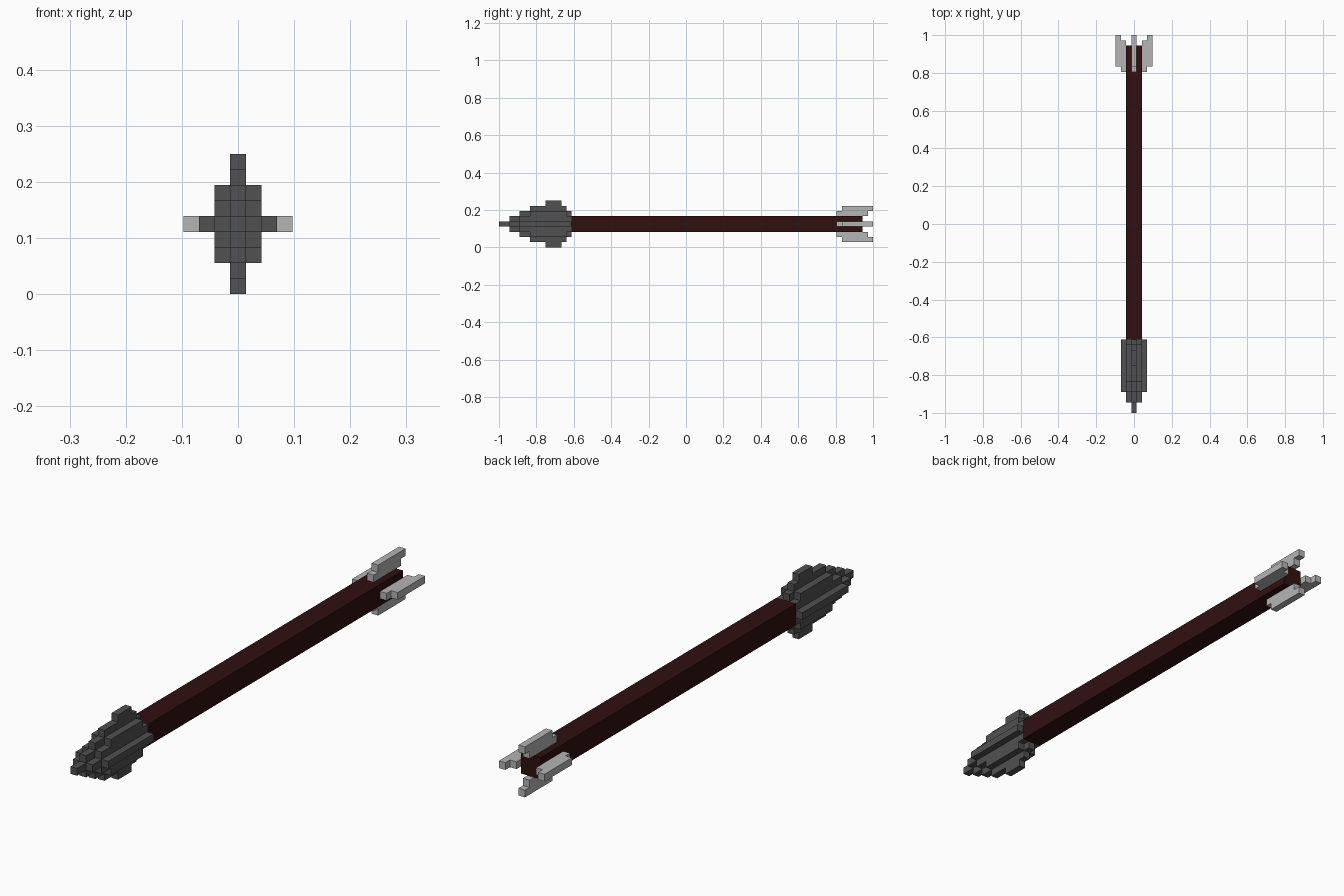
import bpy, bmesh
from mathutils import Vector

U = 2 / 72            # edge of one block
CZ = 4.5 * U          # height of the arrow's axis

if "Cube" in bpy.data.objects:
    bpy.data.objects.remove(bpy.data.objects["Cube"], do_unlink=True)


def material(name, rgb):
    m = bpy.data.materials.new(name)
    m.use_nodes = True
    m.diffuse_color = (*rgb, 1)
    bsdf = next(n for n in m.node_tree.nodes if n.type == 'BSDF_PRINCIPLED')
    bsdf.inputs["Base Color"].default_value = (*rgb, 1)
    return m


WOOD = material("dark red wood", (0.030, 0.005, 0.005))
STONE = material("dark grey stone", (0.082, 0.082, 0.082))
FEATHER = material("light grey feather", (0.46, 0.46, 0.46))


def bar(x, z, y0, y1):
    """Blocks in one column running along the shaft."""
    return {(x, y, z) for y in range(y0, y1)}


def block_object(name, cells, mat):
    """Closed shell around a set of blocks, with flat areas merged."""
    bm = bmesh.new()
    for c in cells:
        for axis in range(3):
            for side in (-1, 1):
                n = [0, 0, 0]
                n[axis] = side
                if tuple(a + b for a, b in zip(c, n)) in cells:
                    continue
                # x and z cells are centred on the axis, y cells start at y
                mid = Vector((c[0], c[1] + 0.5, c[2])) + Vector(n) * 0.5
                e1, e2 = Vector(), Vector()
                e1[(axis + 1) % 3] = 0.5
                e2[(axis + 2) % 3] = 0.5 * side
                pts = (mid - e1 - e2, mid + e1 - e2, mid + e1 + e2, mid - e1 + e2)
                bm.faces.new([bm.verts.new(p * U + Vector((0, 0, CZ))) for p in pts])
    bmesh.ops.remove_doubles(bm, verts=bm.verts, dist=U * 0.01)
    bmesh.ops.dissolve_limit(bm, angle_limit=0.01, verts=bm.verts, edges=bm.edges)
    me = bpy.data.meshes.new(name)
    bm.to_mesh(me)
    bm.free()
    me.materials.append(mat)
    ob = bpy.data.objects.new(name, me)
    bpy.context.collection.objects.link(ob)
    return ob


# Shaft: three by three blocks
shaft = set()
for x in (-1, 0, 1):
    for z in (-1, 0, 1):
        shaft |= bar(x, z, -22, 34)
block_object("shaft", shaft, WOOD)

# Head: each column starts further back the further it lies from the axis
head = set()
tail_end = {(0, 4): -24, (0, 3): -23, (1, 2): -23}
for x in range(-2, 3):
    for z in range(-4, 5):
        ax, az = abs(x), abs(z)
        if az > (4, 2, 0)[ax]:
            continue
        start = -27 if az == 4 else -36 + 2 * (ax + az)
        head |= bar(x, z, start, tail_end.get((ax, az), -22))
block_object("arrow_head", head, STONE)

# Four feathers: an inner bar on the shaft and an outer bar set one block back
for name, dx, dz in (("left", 1, 0), ("right", -1, 0), ("top", 0, 1), ("bottom", 0, -1)):
    cells = bar(2 * dx, 2 * dz, 29, 35) | bar(3 * dx, 3 * dz, 30, 36)
    block_object(name + "_feather", cells, FEATHER)
